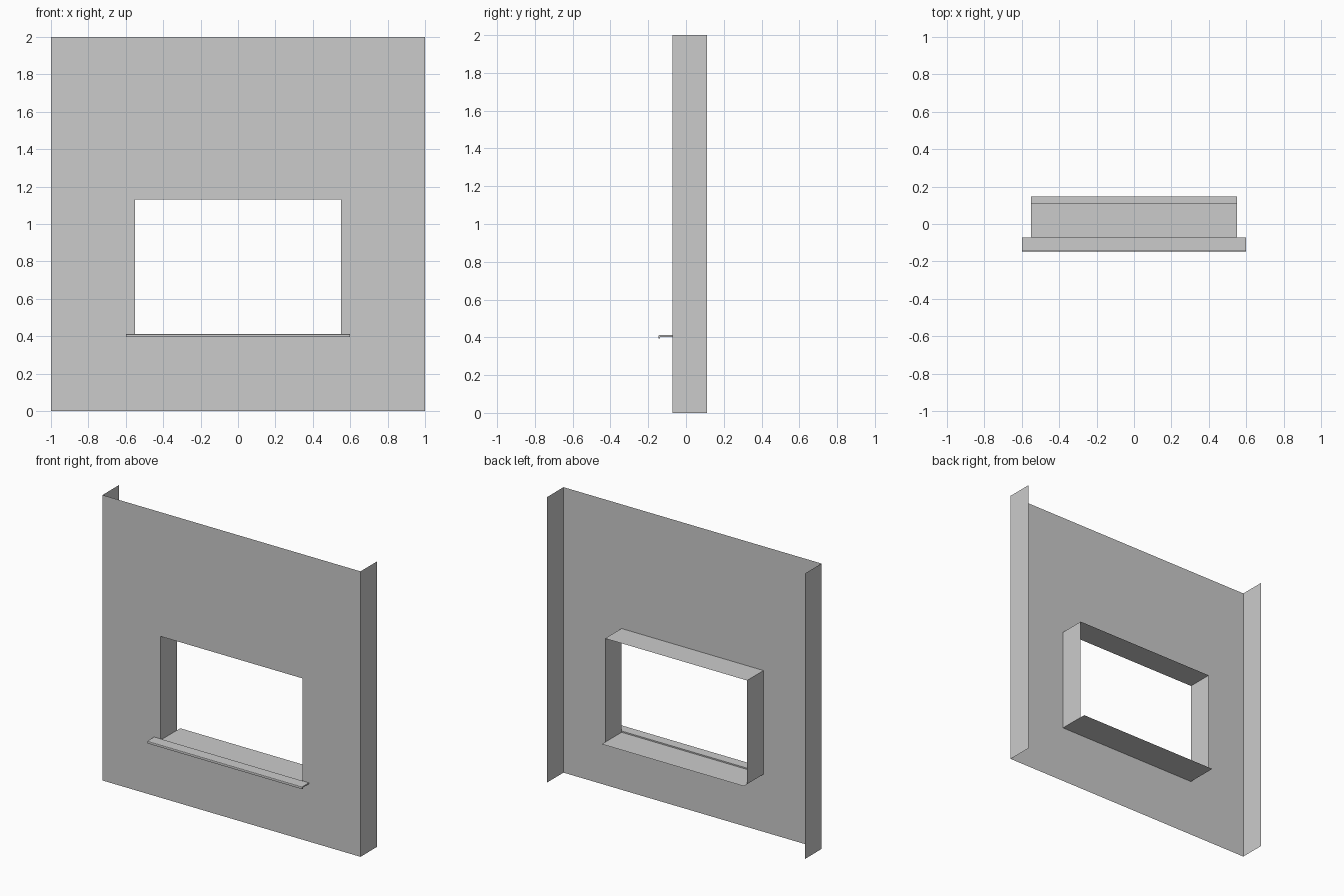
import bpy, bmesh

if "Cube" in bpy.data.objects:
    bpy.data.objects.remove(bpy.data.objects["Cube"])

FRONT, BACK, EDGE = -0.072, 0.11, 0.146    # wall face, return depth, sill reach
W, H = 1.0, 2.0                            # wall half width, height
OX, Z0, Z1 = 0.55, 0.403, 1.13             # opening half width, bottom, top


def make(name, verts, faces):
    mesh = bpy.data.meshes.new(name)
    mesh.from_pydata(verts, [], faces)
    mesh.update()
    ob = bpy.data.objects.new(name, mesh)
    bpy.context.collection.objects.link(ob)
    return ob


def rect(x, z0, z1, y):
    return [(-x, y, z0), (x, y, z0), (x, y, z1), (-x, y, z1)]


# Wall face with window opening, plus the two side returns
outer, inner = rect(W, 0, H, FRONT), rect(OX, Z0, Z1, FRONT)
ring = [(i, (i + 1) % 4, (i + 1) % 4 + 4, i + 4) for i in range(4)]
make("wall_panel", outer + inner + rect(W, 0, H, BACK),
     ring + [(1, 9, 10, 2), (0, 3, 11, 8)])

# Head and jamb reveals lining the opening
make("window_reveal", inner + rect(OX, Z0, Z1, BACK),
     [(1, 5, 6, 2), (2, 6, 7, 3), (3, 7, 4, 0)])

# Thin sill sheet, running past the reveal at the back
make("sill_sheet", [(x, y, Z0) for y in (FRONT, BACK, EDGE) for x in (-OX, OX)],
     [(0, 2, 3, 1), (2, 4, 5, 3)])

# Projecting sill nosing with a small drip lip
profile = [(FRONT, 0.412), (-0.141, 0.412), (-0.145, 0.410), (-EDGE, 0.406),
           (-EDGE, 0.395), (-0.138, 0.395), (-0.138, Z0), (FRONT, Z0)]
n = len(profile)
make("sill_nosing", [(x, y, z) for x in (-0.6, 0.6) for y, z in profile],
     [(i, (i + 1) % n, (i + 1) % n + n, i + n) for i in range(n)]
     + [tuple(reversed(range(n))), tuple(range(n, 2 * n))])
